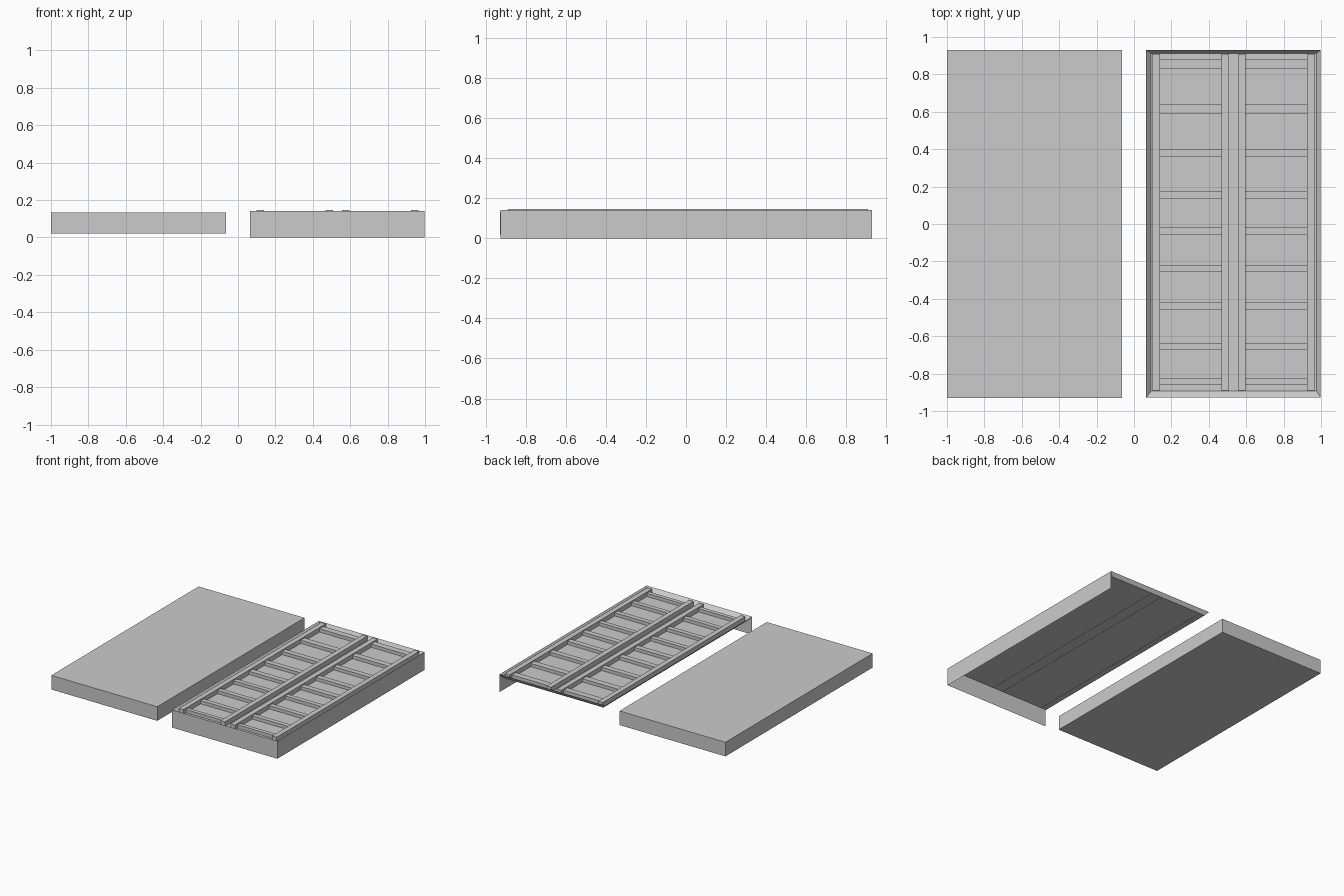
import bpy, bmesh

if "Cube" in bpy.data.objects:
    bpy.data.objects.remove(bpy.data.objects["Cube"])

def mesh_object(name, bm):
    me = bpy.data.meshes.new(name)
    bm.to_mesh(me)
    bm.free()
    ob = bpy.data.objects.new(name, me)
    bpy.context.collection.objects.link(ob)
    return ob

def add_box(bm, x0, x1, y0, y1, z0, z1):
    vs = bmesh.ops.create_cube(bm, size=1)["verts"]
    for v in vs:
        v.co.x = x0 if v.co.x < 0 else x1
        v.co.y = y0 if v.co.y < 0 else y1
        v.co.z = z0 if v.co.z < 0 else z1

def ring(bm, x0, x1, y0, y1, z):
    return [bm.verts.new(p) for p in ((x0, y0, z), (x1, y0, z), (x1, y1, z), (x0, y1, z))]

# plain closed slab
bm = bmesh.new()
add_box(bm, -1.0, -0.063, -0.93, 0.93, 0.02, 0.133)
mesh_object("plain_slab", bm)

# thin tray: recessed floor, sloped rim, skirts only on the front and right
FLOOR, RIM = 0.112, 0.142
bm = bmesh.new()
outer = ring(bm, 0.065, 0.998, -0.928, 0.93, RIM)
inner = ring(bm, 0.092, 0.975, -0.893, 0.912, FLOOR)
bm.faces.new(inner)
for i in range(4):
    j = (i + 1) % 4
    bm.faces.new((outer[i], outer[j], inner[j], inner[i]))
base = [bm.verts.new((v.co.x, v.co.y, 0)) for v in outer[:3]]
for i in range(2):
    bm.faces.new((base[i], base[i + 1], outer[i + 1], outer[i]))
mesh_object("tray_shell", bm)

# two ladder frames: tall side rails with lower rungs between them
Y0, Y1 = -0.89, 0.91
RUNGS = [(-0.859, -0.827), (-0.672, -0.635), (-0.459, -0.42), (-0.256, -0.219),
         (-0.059, -0.016), (0.133, 0.176), (0.357, 0.40), (0.592, 0.64), (0.83, 0.88)]
for side, x0, x1 in (("left", 0.10, 0.507), ("right", 0.557, 0.965)):
    bm = bmesh.new()
    for a, b in ((x0, x0 + 0.04), (x1 - 0.04, x1)):
        add_box(bm, a, b, Y0, Y1, FLOOR - 0.002, 0.148)
    mesh_object(side + "_rails", bm)
    bm = bmesh.new()
    for a, b in RUNGS:
        add_box(bm, x0 + 0.04, x1 - 0.04, a, b, FLOOR, 0.138)
    mesh_object(side + "_rungs", bm)
